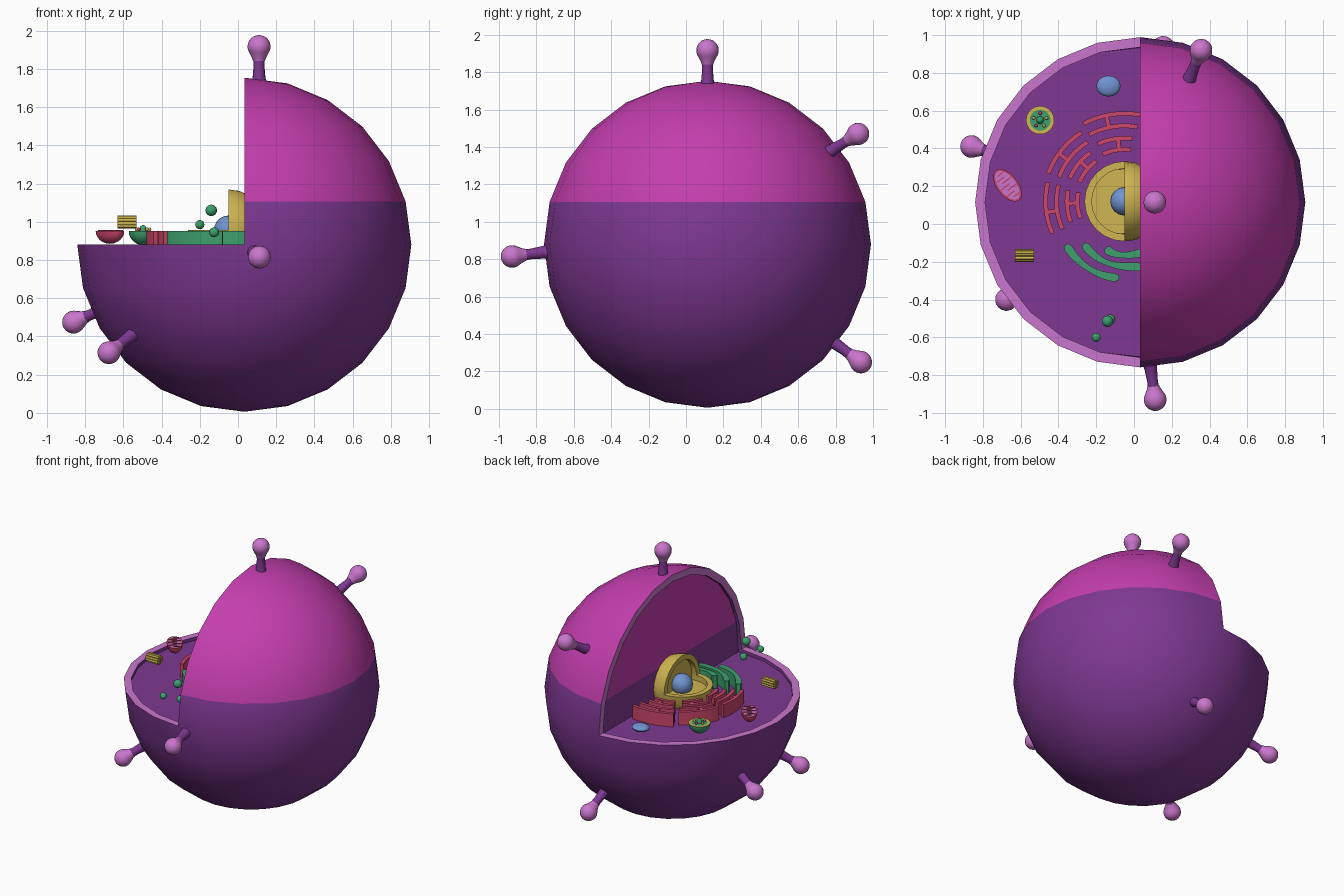
import bpy, bmesh
from math import cos, sin, pi, radians
from mathutils import Vector, Matrix
from mathutils.geometry import interpolate_bezier

cube = bpy.data.objects.get("Cube")
if cube:
    bpy.data.objects.remove(cube)


def material(name, *rgb):
    lin = [((c / 255 + 0.055) / 1.055) ** 2.4 for c in rgb] + [1]
    m = bpy.data.materials.new(name)
    m.use_nodes = True
    m.diffuse_color = lin
    m.node_tree.nodes["Principled BSDF"].inputs["Base Color"].default_value = lin
    return m


MAGENTA = material("magenta", 196, 62, 174)
PURPLE = material("purple", 126, 56, 146)
LILAC = material("lilac", 202, 118, 204)
GOLD = material("gold", 208, 182, 82)
BLUE = material("blue", 112, 148, 208)
GREEN = material("green", 62, 160, 110)
CRIMSON = material("crimson", 204, 70, 106)
OLIVE = material("olive", 128, 108, 44)

CELL = Vector((0.033, 0.115, 0.88))
FLOOR = 0.84      # hidden foot of the organelles
TOP = 0.953       # common upper level of the cut organelles


def finish(name, bm, mats, loc=(0, 0, 0)):
    bmesh.ops.recalc_face_normals(bm, faces=bm.faces)
    mesh = bpy.data.meshes.new(name)
    bm.to_mesh(mesh)
    bm.free()
    for m in mats:
        mesh.materials.append(m)
    ob = bpy.data.objects.new(name, mesh)
    ob.location = loc
    bpy.context.collection.objects.link(ob)
    bpy.ops.object.select_all(action='DESELECT')
    ob.select_set(True)
    bpy.context.view_layer.objects.active = ob
    bpy.ops.object.shade_smooth_by_angle()
    return ob


def cutaway(name, centre, r, mats, inner, depth):
    """Ball with one quarter removed, leaving a rim around recessed cut faces.
    mats: upper, lower, rim."""
    bm = bmesh.new()
    bmesh.ops.create_uvsphere(bm, u_segments=24, v_segments=12, radius=r)
    bmesh.ops.delete(bm, context='FACES', geom=[
        f for f in bm.faces
        if f.calc_center_median().x < 0 < f.calc_center_median().z])
    for f in bm.faces:
        f.material_index = 0 if f.calc_center_median().z > r * sin(pi / 12) else 1
    for wall in (False, True):
        n = Vector((depth, 0, 0)) if wall else Vector((0, 0, -depth))
        rows = [[], [], []]
        for k in range(13):
            a = k * pi / 12
            p = Vector((0, cos(a), sin(a)) if wall else (-sin(a), cos(a), 0)) * r
            back = n if 0 < k < 12 else Vector((depth, 0, -depth))
            for row, co in zip(rows, (p, p * inner, p * inner + back)):
                row.append(bm.verts.new(co))
        for a, b, mat in ((rows[0], rows[1], 2), (rows[1], rows[2], 1)):
            for k in range(12):
                f = bm.faces.new((a[k], a[k + 1], b[k + 1], b[k]))
                f.material_index = mat
        deep = rows[2]
        if wall:
            bm.faces.new(deep[1:12]).material_index = 0
            bm.faces.new((deep[0], deep[1], deep[11], deep[12])).material_index = 1
        else:
            bm.faces.new(deep).material_index = 1
    bmesh.ops.remove_doubles(bm, verts=bm.verts, dist=0.0005)
    return finish(name, bm, mats, centre)


def ball(name, loc, size, mat):
    bm = bmesh.new()
    bmesh.ops.create_uvsphere(bm, u_segments=16, v_segments=10, radius=1)
    bmesh.ops.scale(bm, vec=size if isinstance(size, tuple) else (size,) * 3, verts=bm.verts)
    return finish(name, bm, [mat], loc)


def bowl(name, loc, size, turn, mats, rim):
    """Lower half of an ellipsoid; mats: outside, rim, filling."""
    bm = bmesh.new()
    bmesh.ops.create_uvsphere(bm, u_segments=24, v_segments=12, radius=1)
    bmesh.ops.bisect_plane(bm, geom=bm.verts[:] + bm.edges[:] + bm.faces[:],
                           plane_co=(0, 0, 0), plane_no=(0, 0, 1), clear_outer=True)
    bmesh.ops.scale(bm, vec=size, verts=bm.verts)
    cap = bmesh.ops.holes_fill(bm, edges=[e for e in bm.edges if e.is_boundary])["faces"]
    ring = bmesh.ops.inset_region(bm, faces=cap, thickness=rim)["faces"]
    for f in ring:
        f.material_index = 1
    for f in cap:
        f.material_index = 2
    ob = finish(name, bm, mats, loc)
    ob.rotation_euler.z = turn
    return ob


def ribbon(bm, path, width, z0=FLOOR, z1=TOP):
    """Upright strip following a plan path; width(t) gives its thickness."""
    pts = [Vector((p[0], p[1], 0)) for p in path]
    last = len(pts) - 1
    rings = []
    for i, p in enumerate(pts):
        d = (pts[min(i + 1, last)] - pts[max(i - 1, 0)]).normalized()
        side = Vector((-d.y, d.x, 0)) * width(i / last) / 2
        rings.append([bm.verts.new(q + Vector((0, 0, z))) for q, z in
                      ((p + side, z0), (p + side, z1), (p - side, z1), (p - side, z0))])
    for a, b in zip(rings, rings[1:]):
        for j in range(4):
            bm.faces.new((a[j], a[j - 1], b[j - 1], b[j]))
    bm.faces.new(rings[0])
    bm.faces.new(rings[-1])


def lathe(name, profile, mat, base, direction):
    bm = bmesh.new()
    verts = [bm.verts.new((r, 0, z)) for r, z in profile]
    edges = [bm.edges.new(pair) for pair in zip(verts, verts[1:])]
    bmesh.ops.spin(bm, geom=verts + edges, cent=(0, 0, 0), axis=(0, 0, 1),
                   angle=2 * pi, steps=16)
    bmesh.ops.remove_doubles(bm, verts=bm.verts, dist=0.0005)
    ob = finish(name, bm, [mat], base)
    ob.rotation_euler = direction.to_track_quat('Z', 'Y').to_euler()
    return ob


# Cell body and nucleus
cutaway("cell_body", CELL, 0.874, [MAGENTA, PURPLE, LILAC], 0.94, 0.025)
NUC = Vector((-0.05, 0.12, 0.957))
cutaway("nucleus", NUC, 0.212, [GOLD] * 3, 0.82, 0.04)
ball("nucleolus", NUC, 0.076, BLUE)

# Surface receptors: a waisted stalk with a round head
receptors = [((0.11, 0.115, 1.917), (0.11, 0.115, 1.73)),
             ((0.112, -0.93, 0.815), (0.085, -0.74, 0.84)),
             ((0.355, 0.92, 1.47), (0.29, 0.76, 1.37)),
             ((0.155, 0.935, 0.25), (0.125, 0.77, 0.37)),
             ((-0.675, -0.4, 0.315), (-0.545, -0.305, 0.415)),
             ((-0.86, 0.41, 0.475), (-0.69, 0.355, 0.55))]
for head, foot in receptors:
    head, foot = Vector(head), Vector(foot)
    axis = (head - foot).normalized()
    length = (head - foot).length
    lathe("receptor_stalk", [(0.042, -0.02), (0.033, 0.03), (0.028, length / 2),
                             (0.031, length - 0.06)], PURPLE, foot, axis)
    arc = [(0.06 * sin(a), 0.06 * cos(a)) for a in (radians(d) for d in range(125, -1, -12))]
    lathe("receptor_head", [(0, -0.075), (0.031, -0.075), (0.036, -0.06)] + arc + [(0, 0.06)],
          LILAC, head, axis)

# Folded membrane walls: three groups of concentric arcs, joined in pairs
bm = bmesh.new()
for start, end, radii in ((166, 204, (0.418, 0.36, 0.305, 0.25)),
                          (122, 160, (0.43, 0.37, 0.315, 0.26)),
                          (80, 118, (0.465, 0.4, 0.335, 0.275))):
    for i, r in enumerate(radii):
        trim = 3 * (i > 1)
        angles = [radians(start + trim + (end - start - 2 * trim) * k / 8) for k in range(9)]
        ribbon(bm, [(NUC.x + r * cos(a), NUC.y + r * sin(a)) for a in angles],
               lambda t: 0.024)
    for outer, inner, shift in ((0, 1, 3), (2, 3, -3)):
        a = radians((start + end) / 2 + shift)
        ribbon(bm, [(NUC.x + radii[j] * cos(a), NUC.y + radii[j] * sin(a))
                    for j in (outer, inner)], lambda t: 0.022, z1=TOP - 0.003)
finish("folded_membrane", bm, [CRIMSON])

# Stacked curved sacs with thicker ends
bm = bmesh.new()
for points in (((-0.36, -0.11), (-0.3, -0.21), (-0.2, -0.28), (-0.08, -0.285)),
               ((-0.265, -0.105), (-0.2, -0.2), (-0.11, -0.235), (0.05, -0.225)),
               ((-0.15, -0.13), (-0.1, -0.175), (-0.03, -0.17), (0.05, -0.15))):
    path = interpolate_bezier(*(Vector((x, y, 0)) for x, y in points), 16)
    ribbon(bm, path, lambda t: 0.03 + 0.018 * abs(2 * t - 1) if 0.03 < t < 0.97 else 0.025)
finish("curved_sacs", bm, [GREEN])

# Small vesicles drifting off the sacs
for loc, r in (((-0.14, -0.515, 1.06), 0.03), ((-0.2, -0.6, 0.985), 0.024),
               ((-0.125, -0.505, 0.945), 0.026)):
    ball("vesicle", loc, r, GREEN)

# Digestive sac with a yellow rim and grains
sac = Vector((-0.497, 0.55, TOP))
bowl("digestive_sac", sac, (0.075, 0.075, 0.075), 0, [GREEN, GOLD, GREEN], 0.02)
ball("sac_core", sac, (0.02, 0.02, 0.03), GREEN)
for k in range(5):
    a = k * 2 * pi / 5 + 0.3
    ball("sac_grain", sac + Vector((0.036 * cos(a), 0.036 * sin(a), 0.008)), 0.009,
         CRIMSON if k % 2 else GOLD)

# Storage bubble
ball("storage_bubble", (-0.135, 0.73, 0.888), (0.064, 0.056, 0.026), BLUE)

# Bean-shaped power organelle with inner folds reaching in from both sides
bean = Vector((-0.67, 0.205, TOP))
turn = radians(-52)
bowl("power_bean", bean, (0.1, 0.055, 0.068), turn, [CRIMSON, CRIMSON, LILAC], 0.01)
bm = bmesh.new()
for k in range(-3, 4):
    side = 1 if k % 2 else -1
    reach = 0.045 * (1 - (k / 4.2) ** 2) ** 0.5
    ribbon(bm, [(k * 0.023, side * reach), (k * 0.023, -side * reach * 0.35)],
           lambda t: 0.007, -0.005, 0.005)
folds = finish("power_bean_folds", bm, [CRIMSON], bean)
folds.rotation_euler.z = turn

# Barrel of nine rods around a dark core
barrel = Vector((-0.58, -0.168, 1.0))
along_x = Matrix.Rotation(pi / 2, 4, 'Y')
for name, count, ring, r, length, mat in (("barrel_core", 1, 0, 0.024, 0.094, OLIVE),
                                          ("barrel_rod", 9, 0.026, 0.0085, 0.1, GOLD)):
    bm = bmesh.new()
    for k in range(count):
        a = k * 2 * pi / count
        spot = Matrix.Translation((0, ring * cos(a), ring * sin(a)))
        bmesh.ops.create_cone(bm, cap_ends=True, segments=12, radius1=r, radius2=r,
                              depth=length, matrix=spot @ along_x)
    finish(name, bm, [mat], barrel)
